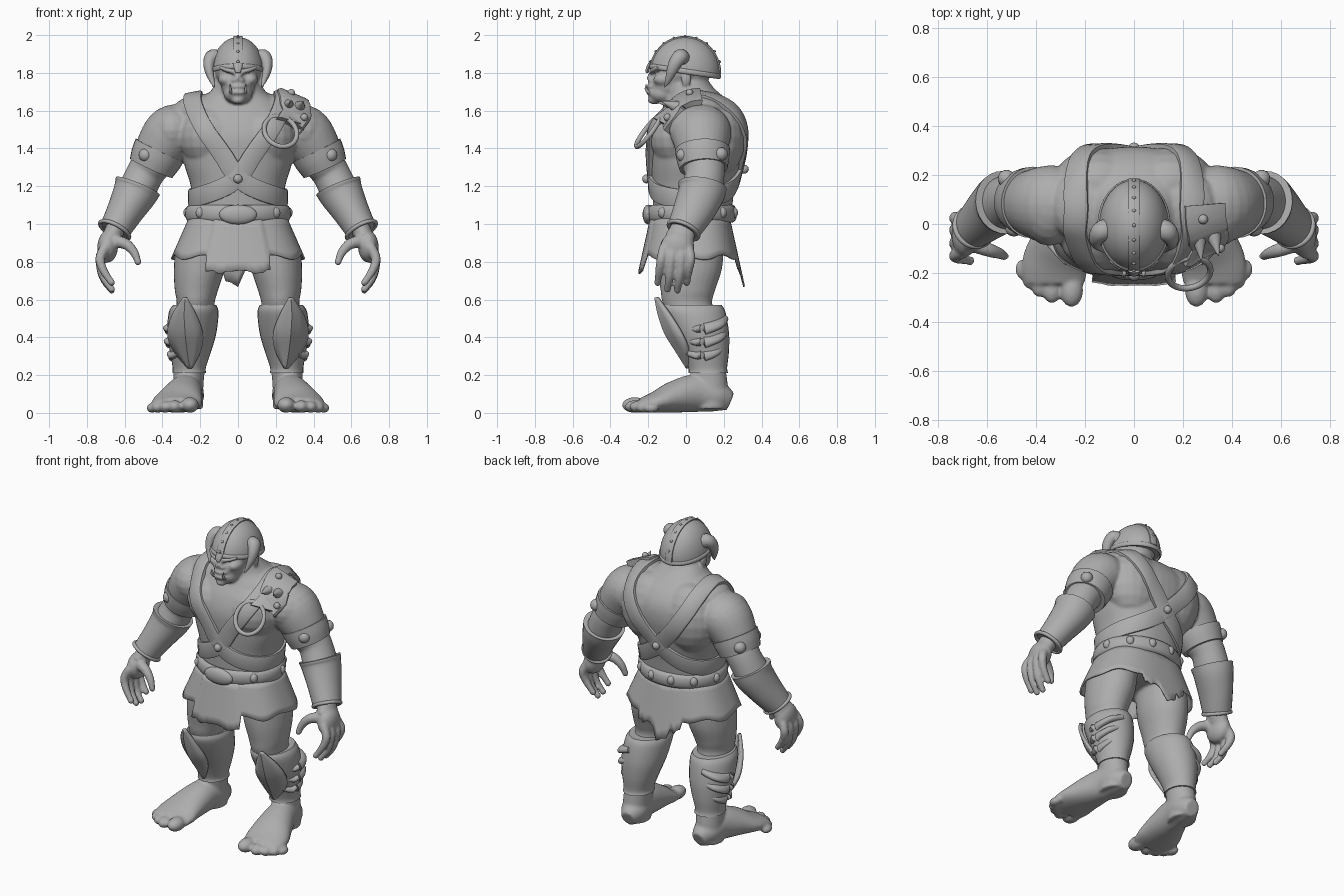
import bpy, bmesh, math, random
from mathutils import Vector, Matrix
from mathutils.bvhtree import BVHTree

random.seed(4)
if "Cube" in bpy.data.objects:
    bpy.data.objects.remove(bpy.data.objects["Cube"])

clay = bpy.data.materials.new("clay_grey")
clay.use_nodes = True
clay.diffuse_color = (0.42, 0.42, 0.42, 1)
clay.node_tree.nodes["Principled BSDF"].inputs["Base Color"].default_value = clay.diffuse_color


def finish(name, bm, angle=40, solid=0):
    bmesh.ops.recalc_face_normals(bm, faces=bm.faces)
    me = bpy.data.meshes.new(name)
    bm.to_mesh(me)
    bm.free()
    me.materials.append(clay)
    ob = bpy.data.objects.new(name, me)
    bpy.context.collection.objects.link(ob)
    if solid:
        ob.modifiers.new("thickness", "SOLIDIFY").thickness = solid
    bpy.ops.object.select_all(action="DESELECT")
    ob.select_set(True)
    bpy.context.view_layer.objects.active = ob
    bpy.ops.object.shade_smooth_by_angle(angle=math.radians(angle))
    return ob


def spline(pts, sub=5, closed=False):
    n = len(pts)
    get = lambda k: Vector(pts[k % n] if closed else pts[min(max(k, 0), n - 1)])
    out = []
    for i in range(n if closed else n - 1):
        a, b, c, d = (get(i + k) for k in (-1, 0, 1, 2))
        for j in range(sub):
            t = j / sub
            out.append(b + (c - a) * t / 2 + (a * 2 - b * 5 + c * 4 - d) * t * t / 2
                       + (b * 3 - a - c * 3 + d) * t ** 3 / 2)
    return out if closed else out + [get(n - 1)]


def rounded(t, power):
    return [math.copysign(abs(w) ** (2 / power), w) for w in (math.cos(t), math.sin(t))]


def bridge(bm, rings, closed=False):
    n = len(rings[0])
    for i in range(len(rings) if closed else len(rings) - 1):
        p, q = rings[i], rings[(i + 1) % len(rings)]
        for j in range(n):
            bm.faces.new((p[j], p[(j + 1) % n], q[(j + 1) % n], q[j]))
    if not closed:
        bm.faces.new(rings[0])
        bm.faces.new(rings[-1])


def loft(bm, rows, s=1, level=False, power=2.0, n=28, ref=(0, 1, 0)):
    """Sweep ellipses (x, y, z, half width, half depth) along a smooth path."""
    path = spline([(r[0] * s,) + tuple(r[1:]) for r in rows])
    rings = []
    for i, p in enumerate(path):
        a, b = path[max(i - 1, 0)], path[min(i + 1, len(path) - 1)]
        t = Vector((0, 0, 1)) if level else (Vector(b[:3]) - Vector(a[:3])).normalized()
        u = Vector(ref).cross(t).normalized()
        v = t.cross(u)
        ring = []
        for k in range(n):
            c, d = rounded(math.tau * k / n, power)
            ring.append(bm.verts.new(Vector(p[:3]) + u * c * p[3] + v * d * p[4]))
        rings.append(ring)
    bridge(bm, rings)


def ball(bm, c, r, s=1, seg=20):
    r = r if isinstance(r, tuple) else (r, r, r)
    m = Matrix.Translation((c[0] * s, c[1], c[2])) @ Matrix.Diagonal((*r, 1))
    bmesh.ops.create_uvsphere(bm, u_segments=seg, v_segments=seg // 2, radius=1, matrix=m)


def hoop(bm, c, normal, a, b, r, h, n=64):
    q = Vector(normal).to_track_quat("Z", "Y")
    rings = []
    for i in range(n):
        t = math.tau * i / n
        ring = []
        for j in range(12):
            w = math.tau * j / 12
            k = r * math.cos(w)
            ring.append(bm.verts.new(Vector(c) + q @ Vector(
                ((a + k) * math.cos(t), (b + k) * math.sin(t), h * math.sin(w)))))
        rings.append(ring)
    bridge(bm, rings, closed=True)


def strap(name, pts, width, thick, tree, closed=True):
    """Ribbon laid on a surface along a path, evened out by averaging."""
    path = [tree.find_nearest(p)[0] for p in spline(pts, 8, closed)]
    m = len(path)
    norm = [tree.find_nearest(p)[1] for p in path]
    idx = lambda k: k % m if closed else min(max(k, 0), m - 1)
    bm = bmesh.new()
    rows = []
    for i, p in enumerate(path):
        n = sum((norm[idx(i + k)] for k in range(-4, 5)), Vector()).normalized()
        b = (path[idx(i + 2)] - path[idx(i - 2)]).cross(n).normalized()
        rows.append([tree.find_nearest(p + b * s * width / 2)[0] + n * thick * h
                     for s, h in ((-1, -1), (-1, 0.9), (-0.8, 1.1), (0.8, 1.1), (1, 0.9), (1, -1))])
    rings = []
    for i in range(m):
        near = [rows[idx(i + k)] for k in (-2, -1, 0, 1, 2)]
        if not closed and i in (0, m - 1):
            near = [rows[i]]
        rings.append([bm.verts.new(sum(c, Vector()) / len(c)) for c in zip(*near)])
    bridge(bm, rings, closed)
    return finish(name, bm)


# Body: overlapping muscle forms fused into one skin
bm = bmesh.new()
loft(bm, [(0, .02, .9, .26, .18), (0, .03, 1.0, .255, .2), (0, .035, 1.1, .245, .21),
          (0, .04, 1.2, .25, .22), (0, .05, 1.32, .285, .24), (0, .06, 1.45, .3, .255),
          (0, .07, 1.55, .29, .235), (0, .07, 1.63, .25, .185), (0, .045, 1.69, .16, .135),
          (0, .0, 1.76, .1, .1)], level=True, power=2.3, n=48)
loft(bm, [(0, .06, 1.6, .15, .15), (0, .01, 1.71, .115, .12), (0, -.03, 1.82, .1, .11)])
for s in (1, -1):
    # Chest, shoulder blades, neck muscles, shoulders
    ball(bm, (.14, -.02, 1.46), (.175, .175, .17), s)
    ball(bm, (.14, .165, 1.46), (.19, .15, .22), s)
    ball(bm, (.18, .07, 1.59), (.17, .155, .1), s)
    ball(bm, (.345, .075, 1.495), (.125, .165, .135), s)
    # Arm
    loft(bm, [(.27, .08, 1.5, .13, .15), (.345, .08, 1.48, .15, .16), (.41, .085, 1.4, .135, .14),
              (.45, .09, 1.33, .11, .118), (.49, .1, 1.27, .1, .105), (.54, .08, 1.17, .1, .11),
              (.59, .04, 1.08, .09, .1), (.645, -.01, .98, .055, .07),
              (.675, -.035, .92, .05, .08)], s)
    # Hand
    ball(bm, (.69, -.045, .88), (.055, .09, .085), s)
    for y, z in ((-.13, .69), (-.078, .655), (-.025, .65), (.025, .69)):
        loft(bm, [(.70, y * .8 - .01, .88, .028, .028), (.73, y, .82, .026, .026),
                  (.715, y - .01, z + .07, .023, .023), (.67, y - .02, z, .018, .018)], s, n=12)
        ball(bm, (.669, y - .02, z), .02, s)
    loft(bm, [(.66, -.08, .91, .035, .035), (.595, -.105, .895, .03, .03),
              (.55, -.12, .85, .024, .024), (.53, -.13, .8, .018, .018)], s, n=12)
    ball(bm, (.53, -.13, .8), .02, s)
    # Leg
    loft(bm, [(.15, .03, 1.0, .12, .17), (.19, .025, .88, .135, .175), (.205, .02, .76, .135, .17),
              (.22, .01, .65, .115, .145), (.225, .01, .57, .1, .13), (.24, .07, .45, .115, .125),
              (.25, .1, .32, .09, .1), (.26, .12, .2, .082, .095), (.265, .125, .1, .08, .1),
              (.265, .125, .02, .08, .09)], s, level=True)
    # Foot and toes
    loft(bm, [(.255, .235, .06, .045, .05), (.26, .17, .085, .08, .08), (.275, .06, .105, .09, .1),
              (.3, -.06, .085, .115, .085), (.322, -.16, .057, .135, .057),
              (.325, -.24, .04, .125, .038)], s, ref=(0, 0, 1))
    for x, y, r in ((.255, -.272, .052), (.335, -.27, .042), (.385, -.248, .04),
                    (.425, -.22, .036), (.455, -.185, .032)):
        ball(bm, (x, y, r * .8), (r * .92, r * 1.3, r * .8), s)
    # Cheek, brow, nostril, ear
    ball(bm, (.065, -.115, 1.765), (.042, .06, .035), s)
    loft(bm, [(.01, -.185, 1.805, .014, .015), (.055, -.175, 1.815, .014, .016),
              (.095, -.14, 1.83, .012, .018)], s, n=12)
    ball(bm, (.02, -.185, 1.76), (.014, .02, .012), s)
    ball(bm, (.13, 0, 1.77), (.014, .028, .045), s)
# Head, muzzle, lips, nose and chin
ball(bm, (0, -.015, 1.83), (.125, .155, .14))
ball(bm, (0, -.09, 1.74), (.092, .1, .09))
ball(bm, (0, -.12, 1.69), (.078, .08, .055))
ball(bm, (0, -.18, 1.728), (.048, .03, .016))
ball(bm, (0, -.185, 1.697), (.05, .03, .014))
ball(bm, (0, -.18, 1.775), (.018, .03, .026))
ball(bm, (0, -.168, 1.655), (.035, .035, .022))
body = finish("body", bm, 180)
mod = body.modifiers.new("fuse", "REMESH")
mod.mode, mod.voxel_size, mod.use_smooth_shade = "VOXEL", 0.008, True
mod = body.modifiers.new("soften", "SMOOTH")
mod.factor, mod.iterations = 0.5, 8
skin = BVHTree.FromObject(body, bpy.context.evaluated_depsgraph_get())

# Helmet dome, cut along a plane that dips to the back
bm = bmesh.new()
ball(bm, (0, -.005, 1.8), (.142, .185, .19), seg=48)
bmesh.ops.bisect_plane(bm, geom=bm.verts[:] + bm.edges[:] + bm.faces[:],
                       plane_co=(0, 0, 1.805), plane_no=(0, .15, 1), clear_inner=True)
bmesh.ops.holes_fill(bm, edges=[e for e in bm.edges if e.is_boundary])
bmesh.ops.recalc_face_normals(bm, faces=bm.faces)
dome = BVHTree.FromBMesh(bm)
finish("helmet", bm)
bm = bmesh.new()
hoop(bm, (0, -.005, 1.808), (0, .15, 1), .141, .184, .008, .014)
finish("helmet_rim", bm)
strap("helmet_ridge", [(0, -.2, 1.84), (0, -.17, 1.9), (0, -.1, 1.98), (0, 0, 2),
                       (0, .1, 1.97), (0, .17, 1.88), (0, .2, 1.79)], .05, .008, dome, False)
bm = bmesh.new()
loft(bm, [(0, -.19, 1.85, .025, .01), (0, -.203, 1.82, .02, .01), (0, -.207, 1.8, .012, .008)], n=12)
for k in range(9):
    t = math.radians(18 + 18 * k)
    ball(bm, (0, -.005 - .192 * math.cos(t), 1.8 + .193 * math.sin(t)), .008, seg=10)
finish("helmet_studs", bm)

bm = bmesh.new()
for s in (1, -1):
    loft(bm, [(.1, -.02, 1.87, .045, .045), (.134, -.03, 1.885, .04, .042),
              (.152, -.055, 1.855, .032, .036), (.152, -.075, 1.81, .024, .028),
              (.138, -.095, 1.76, .014, .016), (.125, -.115, 1.725, .003, .003)], s, n=16)
finish("helmet_horns", bm)
bm = bmesh.new()
for s in (1, -1):
    loft(bm, [(.038, -.195, 1.695, .009, .009), (.042, -.212, 1.715, .007, .007),
              (.042, -.21, 1.742, .002, .002)], s, n=10)
finish("tusks", bm)

# Crossed chest straps
for s, name in ((1, "strap_left"), (-1, "strap_right")):
    strap(name, [(s * x, y, z) for x, y, z in (
        (.245, .06, 1.74), (.24, -.1, 1.62), (.125, -.24, 1.42), (0, -.24, 1.24), (-.14, -.2, 1.17),
        (-.27, .03, 1.13), (-.15, .27, 1.18), (0, .33, 1.27), (.13, .34, 1.43), (.23, .27, 1.6))],
        .1, .02, skin)

# Shoulder plate with spikes, and the hanging ring
strap("shoulder_plate", [(.285, .08, 1.68), (.295, 0, 1.68), (.31, -.07, 1.62), (.31, -.14, 1.55)],
      .18, .034, skin, False)
bm = bmesh.new()
for base, tip in (((.265, -.06, 1.63), (.275, -.15, 1.645)), ((.325, -.05, 1.62), (.345, -.13, 1.65))):
    loft(bm, [(*base, .032, .032), (*tip, .002, .002)], n=14, ref=(1, 0, 0))
for p in ((.28, .02, 1.69), (.35, -.09, 1.56)):
    hit, n, *_ = skin.find_nearest(p)
    ball(bm, hit + n * .03, .02)
finish("shoulder_spikes", bm)
bm = bmesh.new()
hoop(bm, (.225, -.2, 1.49), (.2, -.77, .6), .088, .1, .013, .013)
finish("hanging_ring", bm)

# Belt, buckle, studs
bm = bmesh.new()
hoop(bm, (0, .03, 1.055), (0, 0, 1), .258, .218, .022, .046)
finish("belt", bm)
bm = bmesh.new()
ball(bm, (0, -.2, 1.05), (.1, .03, .052), seg=28)
for deg in (45, 75, 105, 135, 10, 170, 222, 318):
    t = math.radians(deg)
    ball(bm, (.268 * math.cos(t), .03 + .228 * math.sin(t), 1.06), (.025, .025, .03))
for p in ((0, -.25, 1.235), (0, .35, 1.28)):
    hit, n, *_ = skin.find_nearest(p)
    ball(bm, hit + n * .025, .024)
finish("buckle_and_studs", bm)

# Ragged skirt with a longer front panel and torn back
bm = bmesh.new()
count, rings = 120, []
for i in range(count):
    t = math.tau * i / count
    c, d = rounded(t, 2.5)
    low, out = .825 - .012 * math.sin(7 * t), 0
    if abs(c) < .46 and d < 0:
        low, out = .72 + .03 * abs(math.sin(9 * t)) + random.random() * .015, .008
    elif abs(c) < .42:
        low = .77 - .12 * random.random() ** 2
    col = []
    for k in range(7):
        z = 1.03 + (low - 1.03) * k / 6
        f = 1.03 - z
        col.append(bm.verts.new(((.262 + f * .44 + out) * c, .025 + (.208 + f * .22 + out) * d, z)))
    rings.append(col)
for i, p in enumerate(rings):
    q = rings[(i + 1) % count]
    for k in range(6):
        bm.faces.new((p[k], p[k + 1], q[k + 1], q[k]))
finish("skirt", bm, solid=.01)

for s, side in ((1, "left"), (-1, "right")):
    # Arm band and bracer
    bm = bmesh.new()
    loft(bm, [(.415, .088, 1.39, .141, .146), (.437, .09, 1.345, .136, .14),
              (.46, .093, 1.295, .123, .128)], s)
    for p in ((.49, -.015, 1.365), (.52, .185, 1.37)):
        ball(bm, p, .036, s)
    finish("arm_band_" + side, bm)
    bm = bmesh.new()
    loft(bm, [(.53, .088, 1.2, .126, .13), (.55, .078, 1.155, .116, .123),
              (.602, .035, 1.06, .096, .108), (.655, -.015, .965, .082, .088)], s)
    hoop(bm, (.653 * s, -.013, .967), (.42 * s, -.36, -.83), .082, .088, .011, .011)
    finish("bracer_" + side, bm)
    # Greave with soft wrap folds on the outer side
    bm = bmesh.new()
    loft(bm, [(.23, .035, .57, .115, .155), (.235, .045, .53, .132, .165), (.245, .08, .42, .13, .148),
              (.252, .105, .32, .108, .122), (.258, .115, .24, .088, .103),
              (.258, .118, .21, .09, .105)], s, level=True)
    for z, w in ((.46, .13), (.39, .126), (.32, .108)):
        loft(bm, [(.26, .07 + w, z + .04, .02, .025), (.25 + w * .68, .09 + w * .62, z + .01, .022, .034),
                  (.25 + w * .88, .08, z - .015, .022, .034), (.31, .01, z, .016, .02)], s, n=16)
    finish("greave_" + side, bm)
    # Leaf shaped shin plate with a raised centre ridge
    bm = bmesh.new()
    grid = []
    for x, y, z, w in spline([(.28, -.168, .61, .012), (.285, -.15, .52, .065), (.28, -.115, .42, .095),
                              (.27, -.06, .33, .075), (.255, 0, .235, .012)], 4):
        grid.append([bm.verts.new((s * (x + k * w), y + k * w * .25 + abs(k) * w * .6, z))
                     for k in (-1, -.5, 0, .5, 1)])
    for p, q in zip(grid, grid[1:]):
        for k in range(4):
            bm.faces.new((p[k], p[k + 1], q[k + 1], q[k]))
    finish("shin_plate_" + side, bm, 25, solid=.02)
